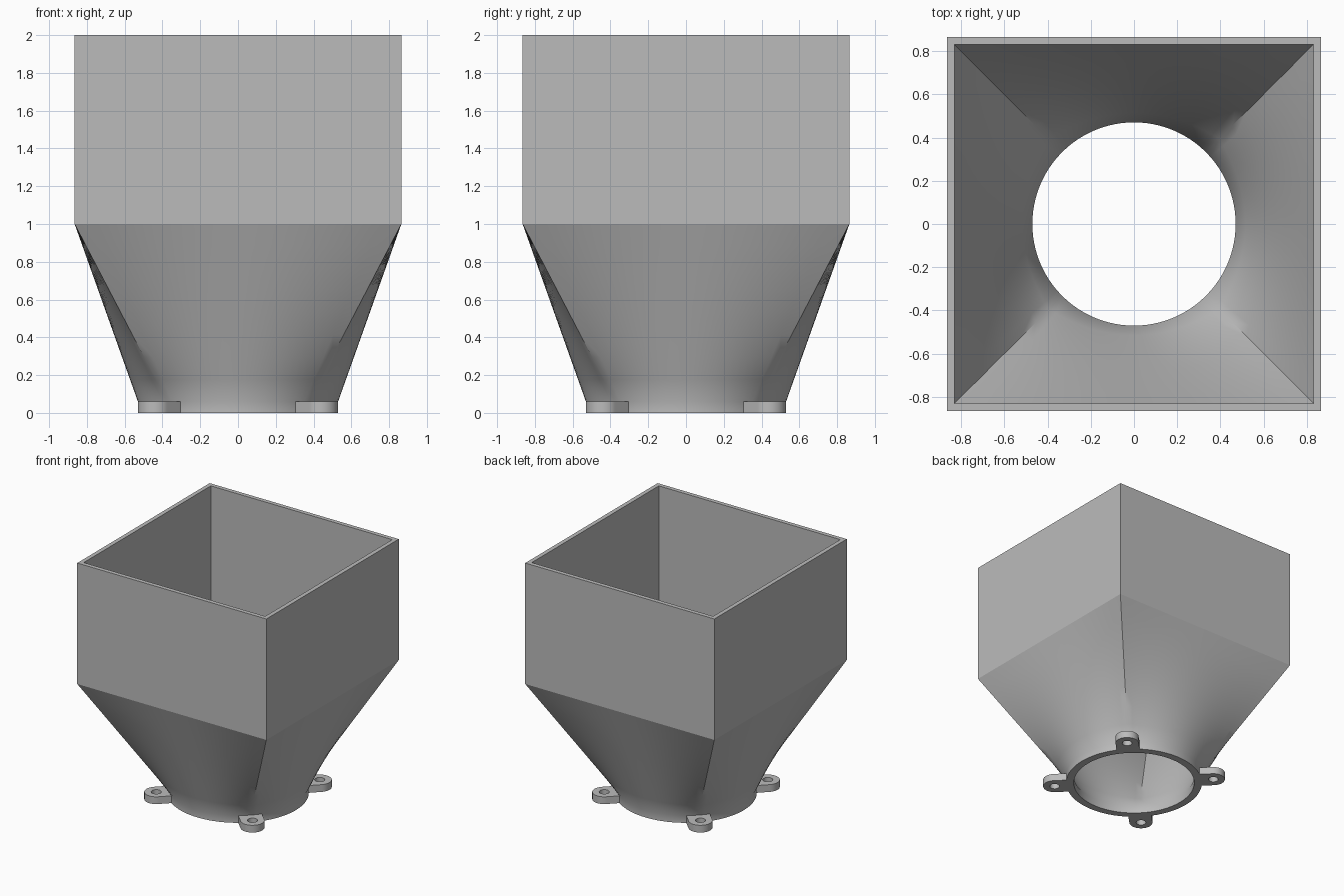
import bpy, bmesh
from math import sin, cos, pi
from mathutils import Matrix

if "Cube" in bpy.data.objects:
    bpy.data.objects.remove(bpy.data.objects["Cube"], do_unlink=True)

grey = bpy.data.materials.new("light grey")
grey.use_nodes = True
colour = (0.5, 0.5, 0.5, 1)
grey.diffuse_color = colour
grey.node_tree.nodes["Principled BSDF"].inputs["Base Color"].default_value = colour

TOP, SHOULDER, FLANGE = 2.0, 1.0, 0.06
SIDES, STEPS = 96, 8


def finish(name, bm, sharp_angle):
    bmesh.ops.recalc_face_normals(bm, faces=bm.faces)
    for e in bm.edges:
        if len(e.link_faces) == 2 and e.calc_face_angle(0) > sharp_angle:
            e.smooth = False
    mesh = bpy.data.meshes.new(name)
    bm.to_mesh(mesh)
    bm.free()
    mesh.materials.append(grey)
    obj = bpy.data.objects.new(name, mesh)
    bpy.context.collection.objects.link(obj)
    return obj


def section(half, radius, t, z):
    """Ring blended from a circle (t = 0) to a square (t = 1)."""
    points = []
    for i in range(SIDES):
        a = 2 * pi * i / SIDES
        c, s = cos(a), sin(a)
        k = radius * (1 - t) + half / max(abs(c), abs(s)) * t
        points.append((c * k, s * k, z))
    return points


def skin(half, radius):
    """Sections of one wall surface from the top rim to the outlet."""
    rings = [section(half, radius, 1, TOP)]
    for i in range(STEPS + 1):
        t = 1 - i / STEPS
        rings.append(section(half, radius, t, FLANGE + t * (SHOULDER - FLANGE)))
    return rings + [section(half, radius, 0, 0)]


# Hopper: square bin, square-to-round funnel and round outlet, with a hollow wall
bm = bmesh.new()
sections = skin(0.865, 0.53) + skin(0.83, 0.47)[::-1]
loops = [[bm.verts.new(p) for p in ring] for ring in sections]
for k, ring in enumerate(loops):
    following = loops[(k + 1) % len(loops)]
    for i in range(SIDES):
        j = (i + 1) % SIDES
        face = bm.faces.new((ring[i], ring[j], following[j], following[i]))
        # Straight bin walls stay flat, the funnel is smooth
        face.smooth = face.calc_center_median().z < SHOULDER
finish("hopper", bm, 0.65)

# Mounting tabs: rounded lugs with a bolt hole, one under each corner
R, HOLE, REACH, DIST, N = 0.09, 0.038, 0.132, 0.622, 64


def lug_outline(a):
    c, s = cos(a), sin(a)
    if c >= -1e-6:
        return R * c, R * s
    k = min(REACH / -c, R / max(abs(s), 1e-6))
    return k * c, k * s


names = ["back_left_tab", "back_right_tab", "front_right_tab", "front_left_tab"]
for q, name in enumerate(names):
    bm = bmesh.new()
    angles = [2 * pi * i / N for i in range(N)]
    outer = [lug_outline(a) for a in angles]
    hole = [(HOLE * cos(a), HOLE * sin(a)) for a in angles]
    loops = [[bm.verts.new((x, y, z)) for x, y in shape]
             for shape, z in ((outer, 0), (outer, FLANGE), (hole, FLANGE), (hole, 0))]
    for k in range(4):
        a, b = loops[k], loops[(k + 1) % 4]
        for i in range(N):
            j = (i + 1) % N
            bm.faces.new((a[i], a[j], b[j], b[i])).smooth = True
    turn = Matrix.Rotation(pi / 4 + q * pi / 2, 4, "Z")
    bm.transform(turn @ Matrix.Translation((DIST, 0, 0)))
    finish(name, bm, 0.6)
